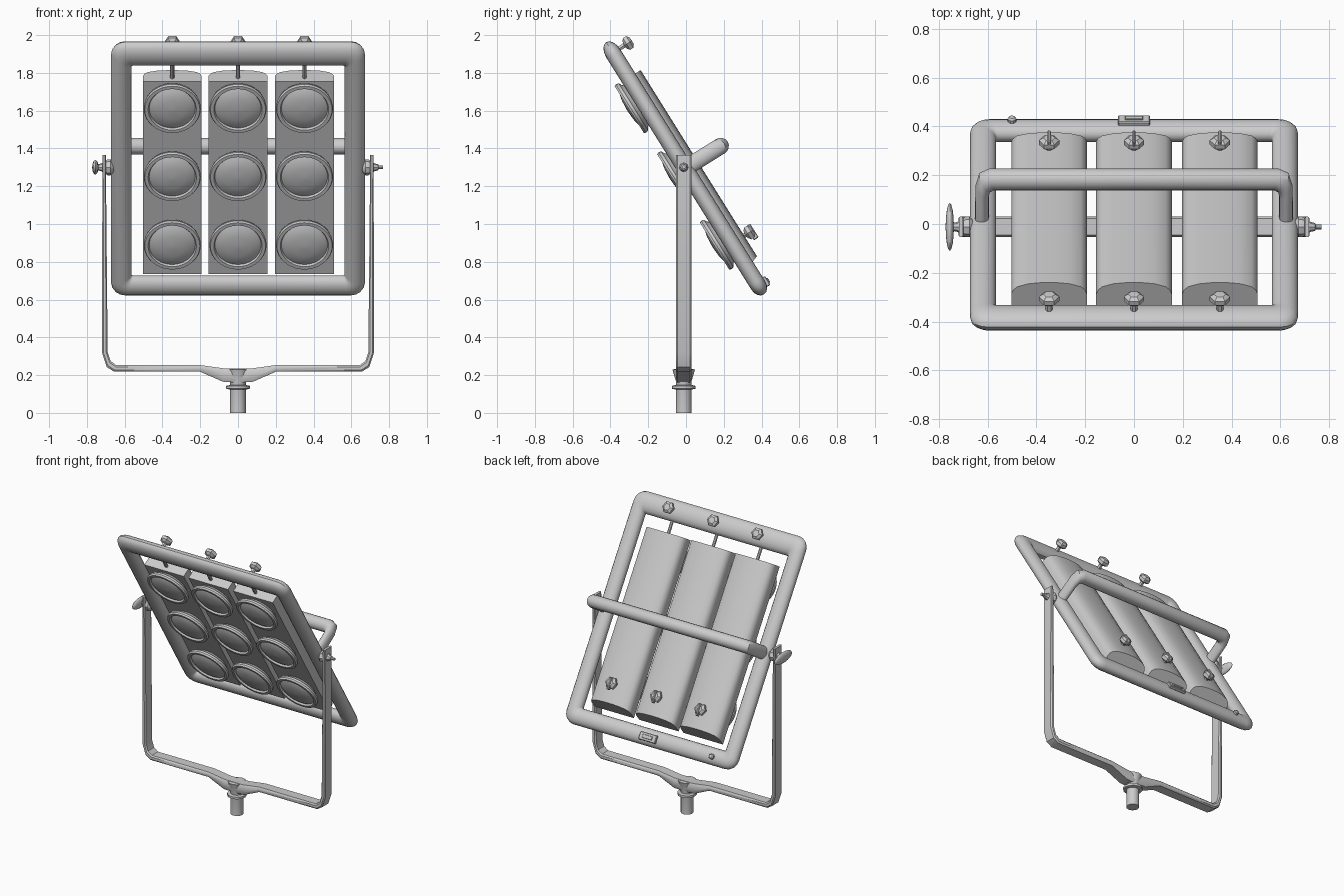
import bpy, bmesh, math
from mathutils import Matrix, Vector

if "Cube" in bpy.data.objects:
    bpy.data.objects.remove(bpy.data.objects["Cube"])

grey = bpy.data.materials.new("plain grey")
grey.use_nodes = True
grey.diffuse_color = (0.6, 0.6, 0.6, 1)
grey.node_tree.nodes["Principled BSDF"].inputs["Base Color"].default_value = (0.6, 0.6, 0.6, 1)

# Tilted frame space: x across, y out of the back, z up along the panel
TILT = Matrix.Translation((0, -0.005, 1.295)) @ Matrix.Rotation(math.radians(32), 4, 'X')
YOKE_Y = -0.012
BACKWARD = Matrix.Rotation(-math.pi / 2, 4, 'X')
SIDEWAYS = Matrix.Rotation(math.pi / 2, 4, 'Y')


def finish(name, bm, matrix, angle=35):
    bmesh.ops.remove_doubles(bm, verts=bm.verts, dist=0.00001)
    bmesh.ops.recalc_face_normals(bm, faces=bm.faces)
    mesh = bpy.data.meshes.new(name)
    bm.to_mesh(mesh)
    bm.free()
    ob = bpy.data.objects.new(name, mesh)
    bpy.context.collection.objects.link(ob)
    ob.matrix_world = matrix
    mesh.materials.append(grey)
    bpy.ops.object.select_all(action='DESELECT')
    ob.select_set(True)
    bpy.context.view_layer.objects.active = ob
    bpy.ops.object.shade_smooth_by_angle(angle=math.radians(angle))
    return ob


def loft(name, rings, matrix, closed=False, angle=35):
    """Skin a list of equal closed rings; cap the ends unless closed."""
    bm = bmesh.new()
    rows = [[bm.verts.new(p) for p in ring] for ring in rings]
    n = len(rows[0])
    for i in range(len(rows) if closed else len(rows) - 1):
        a, b = rows[i], rows[(i + 1) % len(rows)]
        for j in range(n):
            k = (j + 1) % n
            bm.faces.new((a[j], a[k], b[k], b[j]))
    if not closed:
        bm.faces.new(rows[0])
        bm.faces.new(rows[-1])
    return finish(name, bm, matrix, angle)


def lathe(name, profile, matrix, sides=32, angle=35):
    """Turn (radius, height) pairs around z."""
    rings = [[(max(r, 0.0005) * math.cos(math.tau * i / sides),
               max(r, 0.0005) * math.sin(math.tau * i / sides), h) for i in range(sides)]
             for r, h in profile]
    return loft(name, rings, matrix, angle=angle)


def band(name, outer, inner, section, matrix, closed=False, flat=False):
    """Sweep a (across, depth) section between an outer and an inner path."""
    rings = []
    for o, i in zip(outer, inner):
        ring = []
        for t, d in section:
            p = Vector(o).lerp(Vector(i), t)
            ring.append((p.x, p.y, d) if flat else (p.x, d, p.y))
        rings.append(ring)
    return loft(name, rings, matrix, closed)


def oval(half, n=16):
    return [(0.5 - 0.5 * math.cos(math.tau * i / n), half * math.sin(math.tau * i / n))
            for i in range(n)]


def rounded(x, low, high, r, steps=4):
    pts = []
    for k, (cx, cz) in enumerate(((x - r, high - r), (r - x, high - r),
                                  (r - x, low + r), (x - r, low + r))):
        for s in range(steps + 1):
            a = math.pi / 2 * (k + s / steps)
            pts.append((cx + r * math.cos(a), cz + r * math.sin(a)))
    return pts


def mirrored(half):
    return half + [(-x, z) for x, z in reversed(half) if x > 0]


def at(x, y, z):
    return TILT @ Matrix.Translation((x, y, z))


def box(name, size, matrix, bevel=0.004):
    bm = bmesh.new()
    bmesh.ops.create_cube(bm, size=1, matrix=Matrix.Diagonal((*size, 1)))
    bmesh.ops.bevel(bm, geom=bm.edges[:], offset=bevel, segments=1, affect='EDGES')
    return finish(name, bm, matrix)


# Tilted tubular frame
band("frame", rounded(0.672, -0.788, 0.788, 0.075), rounded(0.565, -0.674, 0.645, 0.008),
     oval(0.043), TILT, closed=True)

# Rear handle
band("rear_handle",
     mirrored([(0.652, 0.0), (0.65, 0.19), (0.635, 0.245), (0.595, 0.266), (0, 0.266)]),
     mirrored([(0.595, 0.0), (0.595, 0.14), (0.59, 0.165), (0.575, 0.176), (0, 0.176)]),
     oval(0.044), TILT, flat=True)

# Lamp panels with lenses, knobs and hanging rods
section = mirrored([(0.155, -0.035), (0.155, 0.02), (0.147, 0.04), (0.13, 0.056),
                    (0.085, 0.07), (0.04, 0.075), (0, 0.076)])
lens = [(0.115, 0.03), (0.13, 0.05), (0.148, 0.06), (0.151, 0.075), (0.146, 0.086),
        (0.128, 0.086), (0.122, 0.074), (0.1, 0.085), (0.06, 0.094), (0, 0.098)]
knob = [(0.014, -0.07), (0.014, 0), (0.026, 0.003), (0.042, 0.014), (0.042, 0.034),
        (0.024, 0.046), (0, 0.047)]
for label, x in (("right", -0.348), ("middle", 0), ("left", 0.352)):
    low = [(px, py, -0.625 + 0.38 * py) for px, py in section]
    high = [(px, py, 0.565) for px, py in section]
    loft(label + "_panel", [low, high], at(x, 0, 0), angle=40)
    for row, z in (("top", 0.42), ("centre", -0.005), ("bottom", -0.432)):
        lathe(f"{label}_{row}_lens", lens, at(x, 0, z) @ BACKWARD.inverted(), 40)
    lathe(label + "_top_knob", knob, at(x, 0.072, 0.722) @ BACKWARD, 6, 20)
    lathe(label + "_panel_knob", knob, at(x, 0.084, -0.468) @ BACKWARD, 6, 20)
    box(label + "_knob_pointer", (0.014, 0.03, 0.085), at(x, 0.122, -0.474))
    lathe(label + "_hanging_rod", [(0.011, 0.53), (0.011, 0.68)], at(x, 0, 0), 8)

# Details on the lower rail
box("rail_plate", (0.13, 0.022, 0.055), at(0, 0.046, -0.735))
box("rail_plate_inset", (0.075, 0.008, 0.024), at(0, 0.059, -0.735), 0.002)
lathe("rail_button", [(0.018, 0.03), (0.018, 0.055), (0.012, 0.062), (0, 0.064)],
      at(-0.5, 0, -0.737) @ BACKWARD, 10)

# Yoke
outer = [(0.718, 1.365), (0.72, 0.32), (0.695, 0.243), (0.655, 0.218), (0.2, 0.218),
         (0.08, 0.165), (0, 0.16)]
inner = [(0.7, 1.365), (0.69, 0.32), (0.675, 0.275), (0.645, 0.253), (0.2, 0.253),
         (0.07, 0.235), (0, 0.235)]
flat_bar = [(0, -0.034), (0, 0.034), (0.25, 0.042), (0.75, 0.042),
            (1, 0.034), (1, -0.034), (0.75, -0.042), (0.25, -0.042)]
band("yoke", mirrored(outer), mirrored(inner), flat_bar, Matrix.Translation((0, YOKE_Y, 0)))

# Mounting stem
base = Matrix.Translation((0, YOKE_Y, 0))
lathe("stem", [(0.042, 0), (0.042, 0.17), (0.06, 0.23), (0.03, 0.234)], base, 12)
lathe("stem_collar", [(0.045, 0.124), (0.063, 0.128), (0.063, 0.143), (0.045, 0.147)], base, 12)

# Pivots: cone washer and bolt on both sides
for label, turn in (("left", 0), ("right", math.pi)):
    pivot = (Matrix.Translation((0, YOKE_Y, 1.3)) @ Matrix.Rotation(turn, 4, 'Z') @ SIDEWAYS)
    lathe(label + "_pivot", [(0.02, 0.65), (0.042, 0.675), (0.042, 0.69), (0.02, 0.725),
                             (0.016, 0.742), (0.01, 0.745), (0.01, 0.768)], pivot, 8)

# Wing knob on the right pivot
bm = bmesh.new()
bmesh.ops.create_uvsphere(bm, u_segments=16, v_segments=10, radius=1,
                          matrix=Matrix.Diagonal((0.017, 0.098, 0.038, 1)))
finish("wing_knob", bm, Matrix.Translation((-0.755, YOKE_Y, 1.3)))
